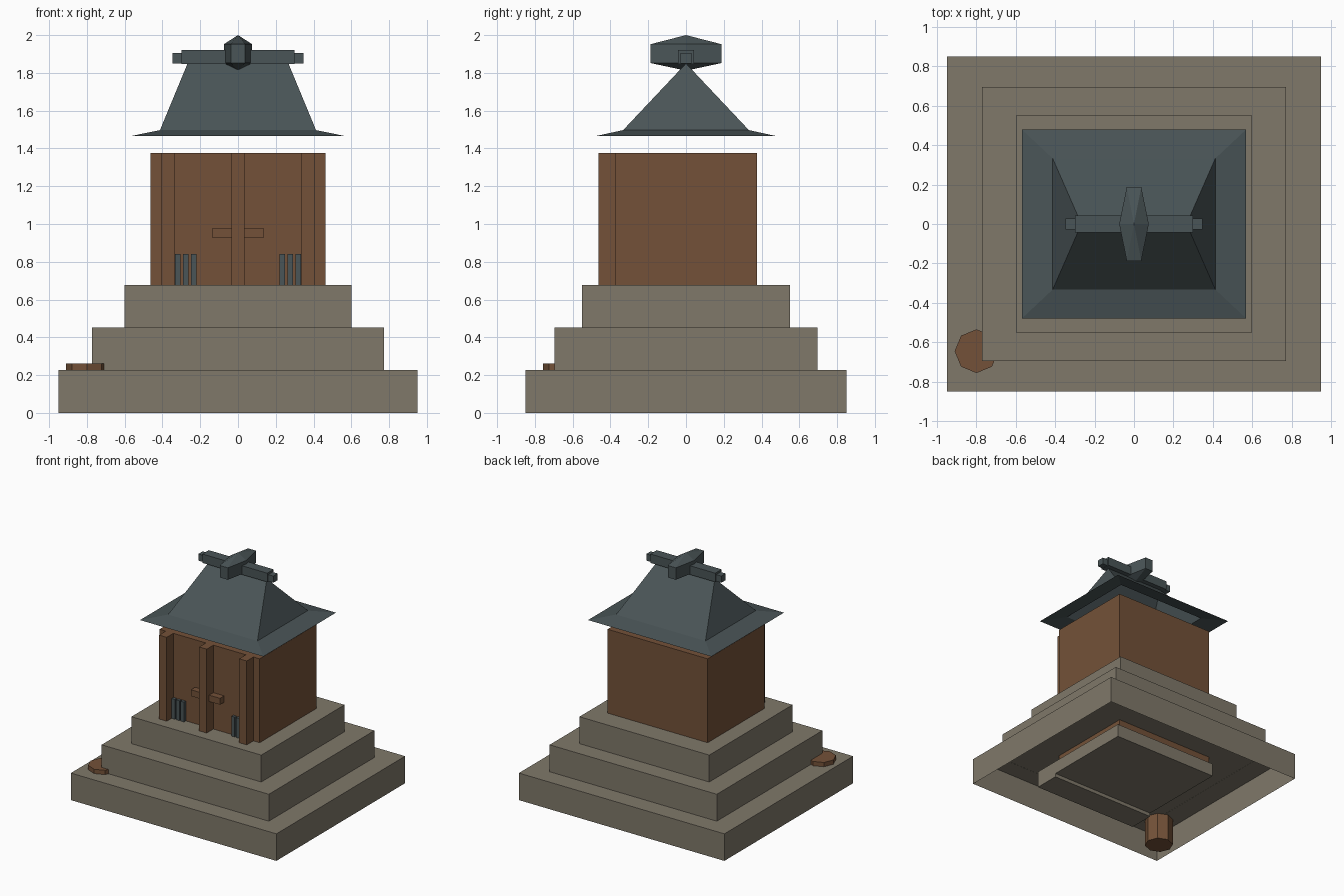
import bpy, bmesh, math

if "Cube" in bpy.data.objects:
    bpy.data.objects.remove(bpy.data.objects["Cube"])


def material(name, rgb):
    m = bpy.data.materials.new(name)
    m.diffuse_color = (*rgb, 1)
    m.use_nodes = True
    m.node_tree.nodes["Principled BSDF"].inputs["Base Color"].default_value = m.diffuse_color
    return m


STONE = material("stone", (0.214, 0.190, 0.144))
WOOD = material("brown wood", (0.172, 0.083, 0.040))
SLATE = material("dark slate", (0.068, 0.090, 0.095))


def finish(name, bm, mat, fix_normals=True):
    if fix_normals:
        bmesh.ops.recalc_face_normals(bm, faces=bm.faces)
    mesh = bpy.data.meshes.new(name)
    bm.to_mesh(mesh)
    bm.free()
    mesh.materials.append(mat)
    obj = bpy.data.objects.new(name, mesh)
    bpy.context.collection.objects.link(obj)
    return obj


def box(name, x, y, z, mat, open_bottom=False):
    """Box from (min, max) ranges, optionally without its bottom face."""
    bm = bmesh.new()
    bmesh.ops.create_cube(bm, size=1)
    for v in bm.verts:
        v.co = [r[0] if c < 0 else r[1] for c, r in zip(v.co, (x, y, z))]
    if open_bottom:
        bm.normal_update()
        low = [f for f in bm.faces if f.normal.z < -0.5]
        bmesh.ops.delete(bm, geom=low, context='FACES')
    return finish(name, bm, mat, not open_bottom)


def both(h):
    return (-h, h)


# Stepped stone base, hollow from below
for i, (hx, hy) in enumerate([(0.95, 0.85), (0.773, 0.697), (0.60, 0.55)]):
    box(f"base_tier_{i + 1}", both(hx), both(hy), (i * 0.225, (i + 1) * 0.225 + 0.001),
        STONE, open_bottom=True)

# Sill and door step sunk inside the base
box("foundation_sill", both(0.49), both(0.385), (0.06, 0.17), STONE)
box("door_step", both(0.49), (-0.60, -0.385), (0.03, 0.17), STONE)

# Wooden body with three front posts and a door bar
box("shrine_body", both(0.463), both(0.375), (0.17, 1.377), WOOD)
for name, cx in (("left", -0.37), ("middle", 0), ("right", 0.37)):
    box(f"{name}_post", (cx - 0.035, cx + 0.035), (-0.463, -0.37), (0.17, 1.377), WOOD)
box("door_bar", both(0.135), (-0.43, -0.37), (0.927, 0.98), WOOD)

# Slatted vents beside the outer posts
for side in (-1, 1):
    for i in range(3):
        cx = side * (0.235 + i * 0.042)
        box(f"vent_slat_{side}_{i}", (cx - 0.015, cx + 0.015), (-0.40, -0.37),
            (0.60, 0.842), SLATE)

# Hipped roof sheet with a flared eave, open underneath
bm = bmesh.new()


def ring(hx, hy, z):
    return [bm.verts.new((sx * hx, sy * hy, z))
            for sx, sy in ((-1, -1), (1, -1), (1, 1), (-1, 1))]


eave, knee = ring(0.57, 0.48, 1.465), ring(0.413, 0.333, 1.497)
left = bm.verts.new((-0.267, 0, 1.85))
right = bm.verts.new((0.267, 0, 1.85))
for i in range(4):
    j = (i + 1) % 4
    bm.faces.new((eave[i], eave[j], knee[j], knee[i]))
bm.faces.new((knee[0], knee[1], right, left))
bm.faces.new((knee[1], knee[2], right))
bm.faces.new((knee[2], knee[3], left, right))
bm.faces.new((knee[3], knee[0], left))
finish("roof", bm, SLATE, fix_normals=False)

# Ridge beam with smaller end blocks
box("ridge_beam", both(0.30), both(0.042), (1.848, 1.922), SLATE)
for name, x in (("left", (-0.347, -0.30)), ("right", (0.30, 0.347))):
    box(f"{name}_ridge_end", x, both(0.029), (1.85, 1.905), SLATE)

# Faceted cross piece: narrow ends, swollen middle
bm = bmesh.new()
for sx in (-1, 1):
    for z in (1.852, 1.952):
        bm.verts.new((sx * 0.075, 0, z))
        for sy in (-1, 1):
            bm.verts.new((sx * 0.037, sy * 0.187, z))
for z in (1.812, 2.0):
    bm.verts.new((0, 0, z))
bmesh.ops.convex_hull(bm, input=bm.verts)
finish("ridge_cross_piece", bm, SLATE)

# Eight-sided wooden tub on the lowest tier
bm = bmesh.new()
bmesh.ops.create_cone(bm, cap_ends=True, segments=8, radius1=0.111, radius2=0.111, depth=0.262)
bmesh.ops.translate(bm, verts=bm.verts, vec=(-0.80, -0.646, 0.131))
finish("wooden_tub", bm, WOOD)
